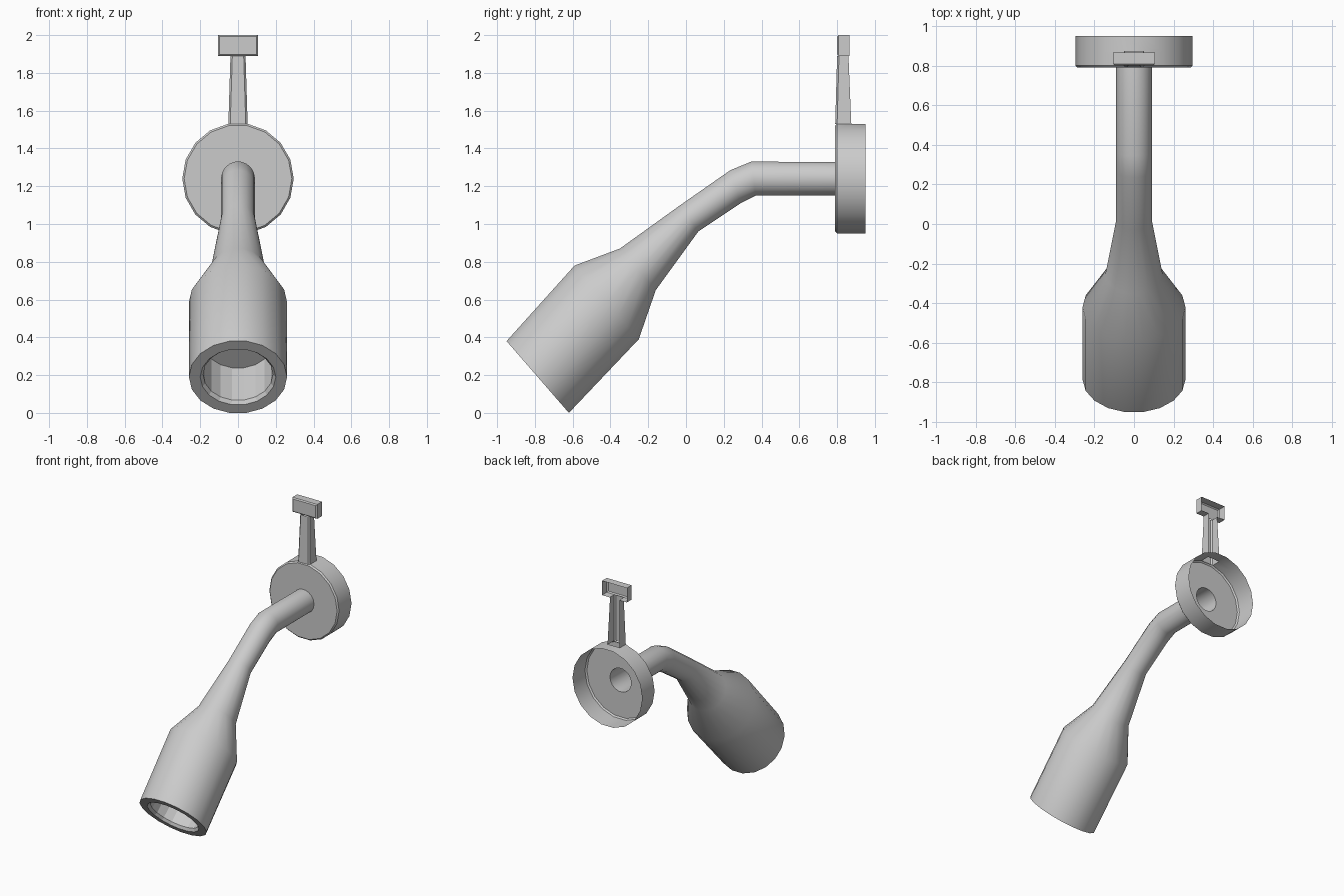
import bpy, math
from mathutils import Vector

if "Cube" in bpy.data.objects:
    bpy.data.objects.remove(bpy.data.objects["Cube"])

SIDES = 18


def ring(top, bottom, rx):
    """Ring of SIDES points; top and bottom are its (y, z) silhouette points."""
    t, b = Vector((0, *top)), Vector((0, *bottom))
    c = (t + b) / 2
    v = (t - b) / 2 / math.cos(math.pi / SIDES)
    return [c + Vector((rx, 0, 0)) * math.cos(a) + v * math.sin(a)
            for a in (2 * math.pi * k / SIDES for k in range(SIDES))]


def disc_ring(y, r):
    h = r * math.cos(math.pi / SIDES)
    return ring((y, 1.24 + h), (y, 1.24 - h), r)


def loft(name, rings, closed=True, cap=False, skip=(), smooth=True):
    """Skin rings with quads; skip lists (band, segment) openings."""
    n = len(rings[0])
    faces = []
    for i in range(len(rings) - 1):
        for k in range(n if closed else n - 1):
            if (i, k) not in skip:
                j = (k + 1) % n
                faces.append((i * n + k, i * n + n + k, i * n + n + j, i * n + j))
    if cap:
        faces.append(tuple(range(n)))
    me = bpy.data.meshes.new(name)
    me.from_pydata([p for r in rings for p in r], [], faces)
    ob = bpy.data.objects.new(name, me)
    bpy.context.collection.objects.link(ob)
    if smooth:
        bpy.ops.object.select_all(action='DESELECT')
        ob.select_set(True)
        bpy.context.view_layer.objects.active = ob
        bpy.ops.object.shade_smooth_by_angle(angle=math.radians(30))
    return ob


# Head, neck and bent pipe
body = [ring((-0.95, 0.38), (-0.62, 0.0), 0.26),
        ring((-0.59, 0.78), (-0.25, 0.39), 0.26),
        ring((-0.35, 0.87), (-0.16, 0.65), 0.145),
        ring((-0.03, 1.10), (0.065, 0.96), 0.09),
        ring((0.235, 1.285), (0.29, 1.11), 0.09),
        ring((0.345, 1.33), (0.37, 1.15), 0.09),
        disc_ring(0.79, 0.09)]

# Recessed opening in the head
center = sum(body[0], Vector()) / SIDES
axis = Vector((0, 0.755, 0.656))


def inset(scale, depth):
    return [center + (p - center) * scale + axis * depth for p in body[0]]


lip = inset(0.77, 0)
loft("head_and_pipe", [lip] + body)
loft("head_socket", [inset(0.71, 0.28), inset(0.71, 0.02), lip],
     cap=True, smooth=False)

# Wall plate, hollow at the back, with a gap where the stem enters the rim
loft("wall_plate",
     [disc_ring(0.79, 0.09), disc_ring(0.79, 0.285), disc_ring(0.80, 0.295),
      disc_ring(0.87, 0.295), disc_ring(0.95, 0.295)], skip={(2, 4)})


# Stem: tapered channel open at the back
def channel(z, w, yf, yb, c=0.01):
    right = [(w, yb, z), (w, yf + c, z), (w - c, yf, z)]
    return right + [(-x, y, z) for x, y, z in reversed(right)]


loft("stem", [channel(1.53, 0.051, 0.79, 0.875), channel(1.89, 0.04, 0.80, 0.86)],
     closed=False, smooth=False)


# Hook block: shallow box open at the back and towards the stem
def rect(y, d):
    w, lo, hi = 0.105 - d, 1.89 + d, 2.0 - d
    return [(w, y, lo), (w, y, hi), (-w, y, hi), (-w, y, lo),
            (-0.04, y, lo), (0.04, y, lo)]


loft("hook_block", [rect(0.80, 0.008), rect(0.808, 0), rect(0.865, 0)],
     cap=True, skip={(1, 4)}, smooth=False)
